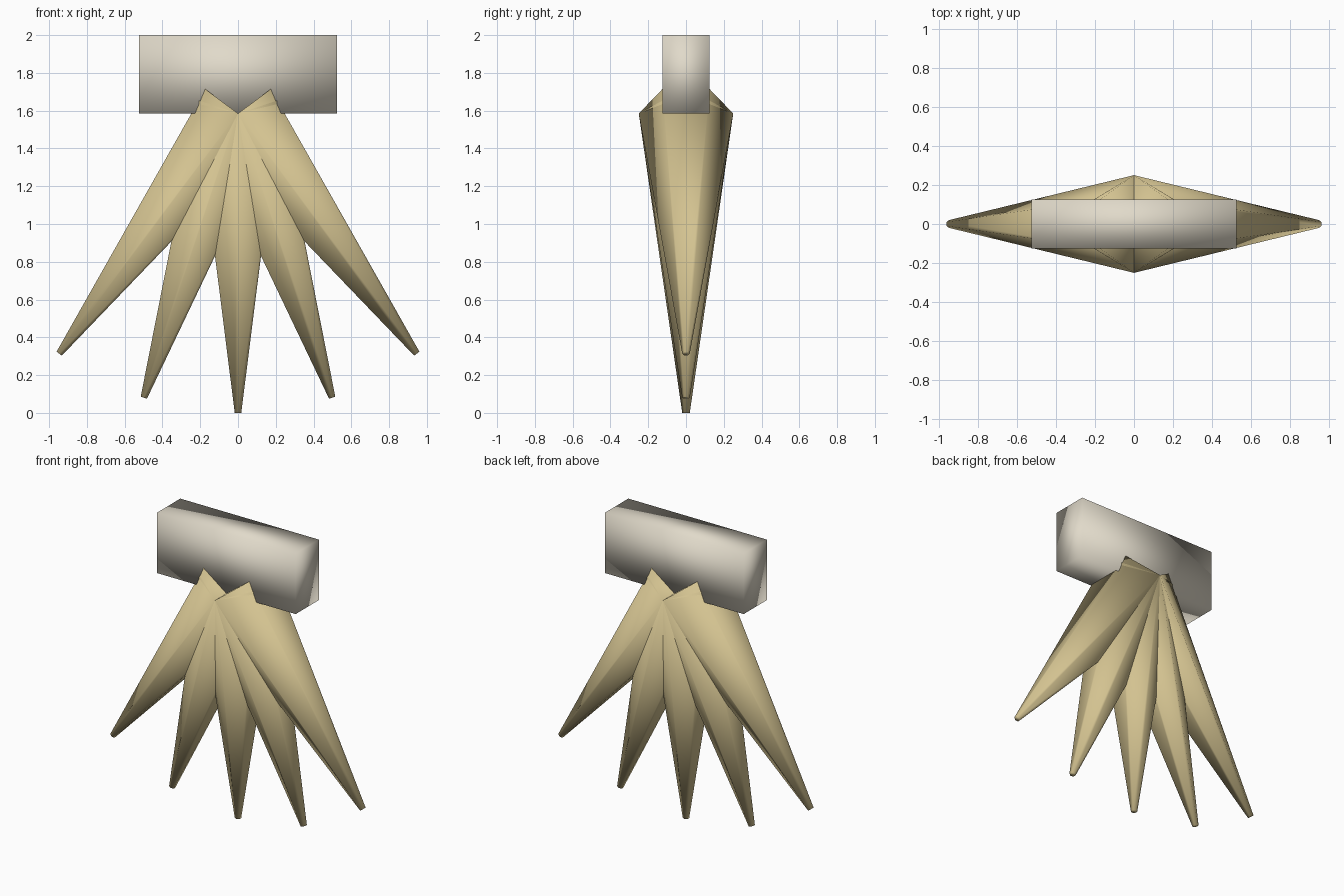
import bpy, bmesh, math
from mathutils import Matrix, Vector

if "Cube" in bpy.data.objects:
    bpy.data.objects.remove(bpy.data.objects["Cube"])

PIVOT_Z = 1.585      # point where all spikes meet
LENGTH = 1.585


def material(name, rgb):
    m = bpy.data.materials.new(name)
    m.diffuse_color = (*rgb, 1.0)
    m.use_nodes = True
    m.node_tree.nodes["Principled BSDF"].inputs["Base Color"].default_value = m.diffuse_color
    return m


def finish(name, bm, mat):
    bmesh.ops.recalc_face_normals(bm, faces=bm.faces)
    for f in bm.faces:
        f.smooth = True
    mesh = bpy.data.meshes.new(name)
    bm.to_mesh(mesh)
    bm.free()
    mesh.materials.append(mat)
    obj = bpy.data.objects.new(name, mesh)
    bpy.context.collection.objects.link(obj)
    return obj


ivory = material("pale ivory", (0.75, 0.70, 0.59))
straw = material("straw tan", (0.65, 0.54, 0.28))

# Holder block with softly shaded faces
bm = bmesh.new()
bmesh.ops.create_cube(bm, size=1.0)
bmesh.ops.scale(bm, vec=Vector((1.05, 0.25, 2.0 - PIVOT_Z)), verts=bm.verts)
bmesh.ops.translate(bm, vec=Vector((0, 0, (2.0 + PIVOT_Z) / 2)), verts=bm.verts)
finish("holder_block", bm, ivory)


# Six-sided tapered spikes fanned out from the pivot, ridges on +y and -y
def spike(name, angle):
    bm = bmesh.new()
    rings = []
    for radius, z in ((0.25, 0.0), (0.02, -LENGTH)):
        rings.append([bm.verts.new((radius * math.sin(i * math.pi / 3),
                                    radius * math.cos(i * math.pi / 3), z))
                      for i in range(6)])
    top, tip = rings
    for i in range(6):
        j = (i + 1) % 6
        bm.faces.new((top[i], top[j], tip[j], tip[i]))
    bm.faces.new(top)
    bm.faces.new(tip)
    bm.transform(Matrix.Translation((0, 0, PIVOT_Z)) @ Matrix.Rotation(-angle, 4, 'Y'))
    finish(name, bm, straw)


for k in range(-2, 3):
    spike(f"spike_{k + 3}", k * 0.32)
